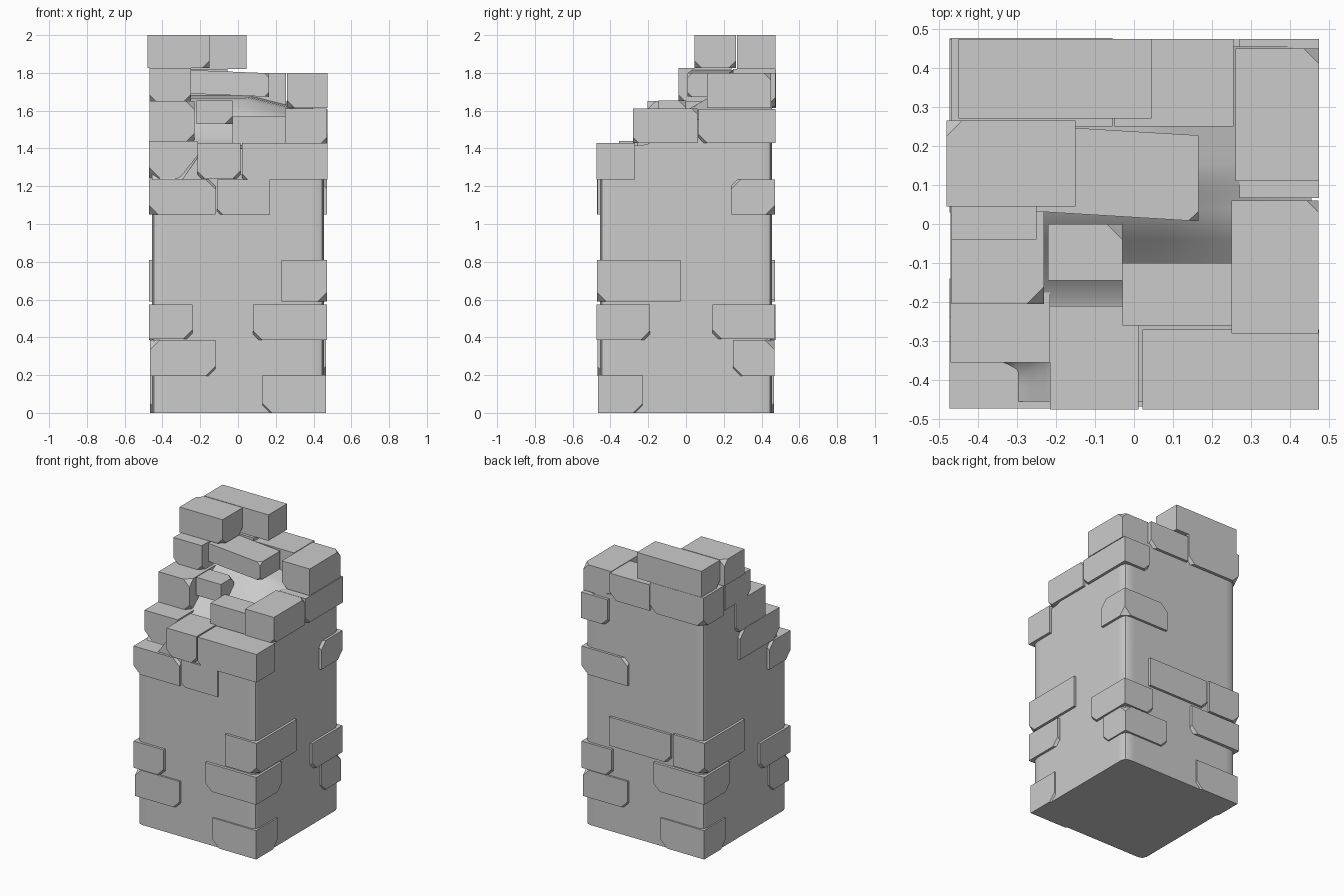
import bpy, bmesh
from mathutils import Vector

cube = bpy.data.objects.get("Cube")
if cube:
    bpy.data.objects.remove(cube, do_unlink=True)

stone = bpy.data.materials.new("grey_stone")
stone.use_nodes = True
GREY = (0.6, 0.6, 0.6, 1)
stone.diffuse_color = GREY
stone.node_tree.nodes["Principled BSDF"].inputs["Base Color"].default_value = GREY


def finish(bm, name):
    bmesh.ops.recalc_face_normals(bm, faces=bm.faces)
    mesh = bpy.data.meshes.new(name)
    bm.to_mesh(mesh)
    bm.free()
    mesh.materials.append(stone)
    obj = bpy.data.objects.new(name, mesh)
    bpy.context.collection.objects.link(obj)
    return obj


def brick(name, xs, ys, zs, chips="", size=0.05):
    """Stone block; chips lists corners to break off, e.g. '-+-' for left, back, bottom."""
    bm = bmesh.new()
    bmesh.ops.create_cube(bm, size=1)
    corners = {}
    for v in bm.verts:
        key = "".join("+" if c > 0 else "-" for c in v.co)
        corners[key] = v
        v.co = Vector(r[1] if s == "+" else r[0] for r, s in zip((xs, ys, zs), key))
    hit = [corners[k] for k in chips.split()]
    if hit:
        bmesh.ops.bevel(bm, geom=hit, offset=size, segments=1, affect='VERTICES')
    return finish(bm, name)


# Core: rounded square shaft with a broken, sloping top
HALF, ROUND = 0.455, 0.035
SLOPE = [(-0.455, 1.40), (-0.2, 1.42), (-0.1, 1.5), (0, 1.6), (0.12, 1.67), (0.46, 1.7)]


def lerp(a, b, t):
    return a + (b - a) * max(0, min(1, t))


def top_height(x, y):
    for (y0, z0), (y1, z1) in zip(SLOPE, SLOPE[1:]):
        if y <= y1:
            z = lerp(z0, z1, (y - y0) / (y1 - y0))
            break
    z -= 0.25 * max(0, x - 0.05) * lerp(0, 1, (y + 0.1) / 0.2)
    # collapsed front corner
    drop = lerp(0, 1, (-0.18 - x) / 0.14) * lerp(0, 1, (-0.28 - y) / 0.08)
    return lerp(z, 1.2, drop)


bm = bmesh.new()
bmesh.ops.create_grid(bm, x_segments=24, y_segments=24, size=HALF)
inner = HALF - ROUND
for v in bm.verts:
    x, y = v.co.xy
    if abs(x) > inner and abs(y) > inner:
        c = Vector((inner if x > 0 else -inner, inner if y > 0 else -inner))
        v.co.xy = c + (v.co.xy - c).normalized() * ROUND
    v.co.z = top_height(x, y)
rim = [e for e in bm.edges if e.is_boundary]
ext = bmesh.ops.extrude_edge_only(bm, edges=rim)["geom"]
for v in ext:
    if isinstance(v, bmesh.types.BMVert):
        v.co.z = 0
bmesh.ops.contextual_create(bm, geom=[e for e in ext if isinstance(e, bmesh.types.BMEdge)
                                      and e.is_boundary])
core = finish(bm, "pillar_core")
bpy.context.view_layer.objects.active = core
core.select_set(True)
bpy.ops.object.shade_smooth_by_angle(angle=0.7)

# Lower corner bricks, repeated on the opposite corner by a half turn
OUT = 0.472
LOWER = [
    ("base_brick", (0.13, 0.465), (-0.465, -0.23), (0, 0.2), "--- ++-"),
    ("second_brick", (0.08, OUT), (-0.475, -0.19), (0.385, 0.575), "--- ++-"),
    ("third_brick", (0.23, OUT), (-OUT, -0.03), (0.59, 0.81), "+--"),
]
OTHER = [
    ("low_brick", (-0.465, -0.12), (-0.468, -0.25), (0.195, 0.385), "+-- -+- --+"),
    ("middle_brick", (-OUT, -0.24), (-OUT, -0.14), (0.39, 0.575), "+-- -+-"),
    ("high_brick", (-OUT, -0.12), (-OUT, -0.24), (1.05, 1.235), "+-+ -++ ---"),
]
FLIP = str.maketrans("+-", "-+")
for name, xs, ys, zs, chips in LOWER + OTHER:
    brick("front_" + name, xs, ys, zs, chips)
    turned = " ".join(c[:2].translate(FLIP) + c[2] for c in chips.split())
    brick("back_" + name, [-x for x in xs[::-1]], [-y for y in ys[::-1]], zs, turned)

# Single bricks set into the faces
brick("back_face_brick", (-0.21, 0.26), (0.3, OUT), (0.6, 0.8), "-+-")
brick("front_face_brick", (-0.11, 0.17), (-0.468, -0.3), (1.05, 1.235), "---", 0.03)

# Ruined crown, stepping up from the front to the back
brick("crown_front_left", (-0.47, -0.215), (-0.355, 0.08), (1.24, 1.44), "--- +-- -++", 0.06)
brick("crown_front_middle", (-0.215, 0.012), (-0.475, -0.21), (1.24, 1.43), "--- +--", 0.04)
brick("crown_front_right", (0.022, 0.474), (-0.475, -0.27), (1.235, 1.43), "---", 0.03)
brick("step_left", (-0.468, -0.23), (-0.205, 0.12), (1.435, 1.65), "+-- +-+ -+-", 0.045)
brick("step_right", (0.25, 0.472), (-0.28, 0.06), (1.43, 1.612), "+-- +++", 0.03)
brick("step_back_right", (0.27, 0.474), (0.066, 0.474), (1.43, 1.61), "+-- -+-", 0.045)
brick("step_middle", (-0.03, 0.25), (-0.26, -0.1), (1.41, 1.57))
brick("step_inner", (-0.22, -0.03), (-0.145, 0.0), (1.53, 1.655), "+++ +--", 0.04)
brick("ledge_left", (-0.468, -0.25), (-0.04, 0.24), (1.645, 1.825), "--- +--", 0.04)
brick("ledge_right", (0.26, 0.474), (0.11, 0.45), (1.615, 1.8), "+++ -+- ---", 0.04)
brick("ledge_back", (-0.05, 0.255), (0.25, 0.474), (1.62, 1.8), "++-", 0.05)
brick("ledge_back_left", (-0.468, -0.055), (0.25, 0.476), (1.615, 1.82), "++- -+-", 0.05)
inner_ledge = brick("ledge_inner", (-0.25, 0.165), (0.02, 0.24), (1.69, 1.815), "+-+ +--", 0.025)
for v in inner_ledge.data.vertices:   # worn, leaning block
    v.co.y -= 0.06 * (v.co.x + 0.05)
    v.co.z -= 0.04 * (v.co.x + 0.25)
brick("top_back", (-0.45, 0.045), (0.27, 0.474), (1.82, 2.0), "---", 0.04)
brick("top_left", (-0.48, -0.15), (0.045, 0.265), (1.825, 2.0), "-++ +-- ++-", 0.04)
